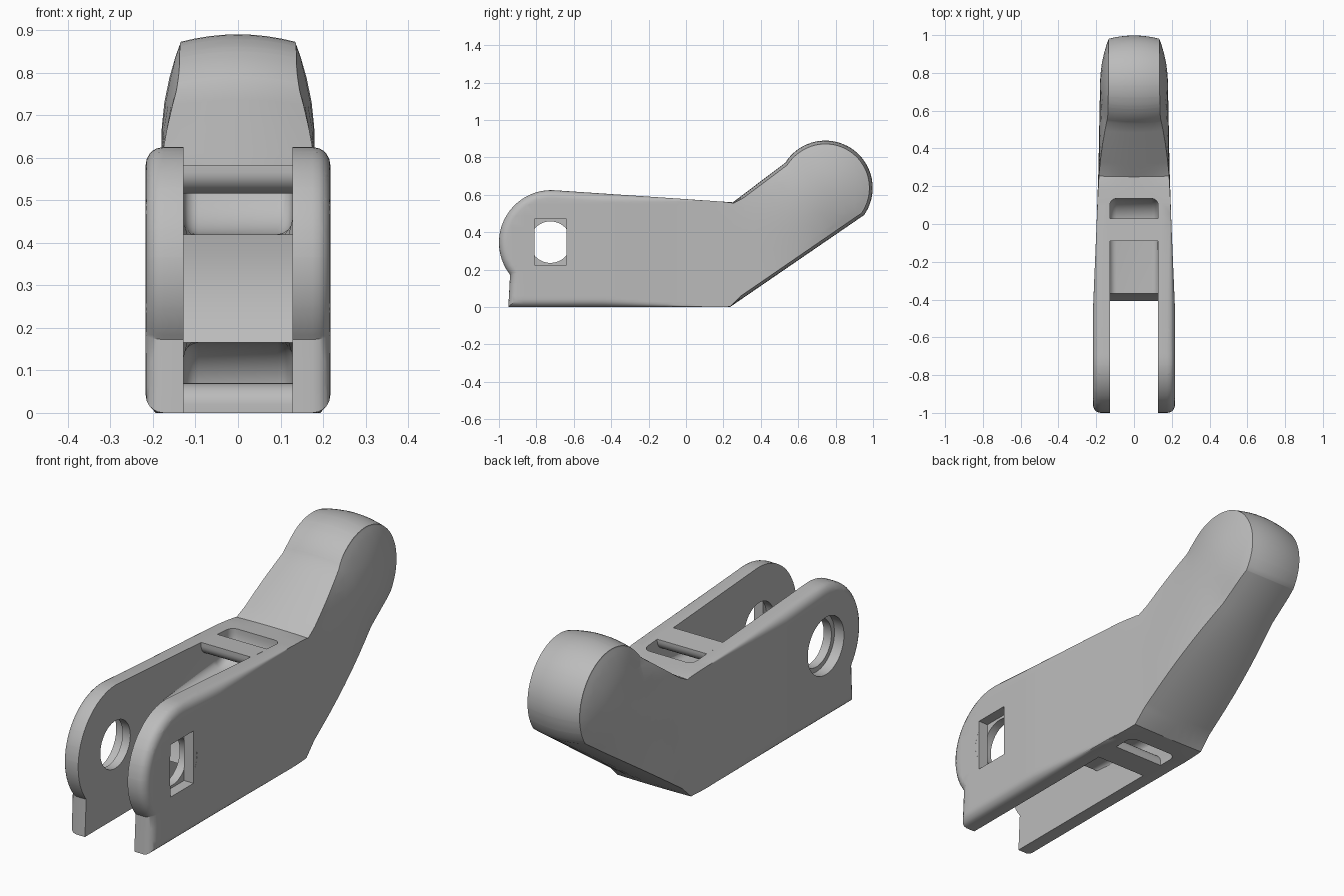
import bpy, bmesh, math
from mathutils import Vector
from mathutils.geometry import intersect_point_line

if "Cube" in bpy.data.objects:
    bpy.data.objects.remove(bpy.data.objects["Cube"])

grey = bpy.data.materials.new("light grey")
grey.diffuse_color = (0.5, 0.5, 0.5, 1)
grey.use_nodes = True
grey.node_tree.nodes["Principled BSDF"].inputs["Base Color"].default_value = grey.diffuse_color


def arc(cy, cz, r, a0, a1, n):
    return [(cy + r * math.cos(math.radians(a0 + (a1 - a0) * i / n)),
             cz + r * math.sin(math.radians(a0 + (a1 - a0) * i / n))) for i in range(n + 1)]


def prism_mesh(pts, x0, x1):
    """Side profile (y, z) extruded along x."""
    bm = bmesh.new()
    f = bm.faces.new([bm.verts.new((x0, y, z)) for y, z in pts])
    ext = bmesh.ops.extrude_face_region(bm, geom=[f])["geom"]
    bmesh.ops.translate(bm, vec=(x1 - x0, 0, 0), verts=[v for v in ext if isinstance(v, bmesh.types.BMVert)])
    bmesh.ops.recalc_face_normals(bm, faces=bm.faces)
    return bm


def make_object(name, bm):
    me = bpy.data.meshes.new(name)
    bm.to_mesh(me)
    bm.free()
    ob = bpy.data.objects.new(name, me)
    me.materials.append(grey)
    bpy.context.collection.objects.link(ob)
    return ob


def smooth(ob):
    bpy.ops.object.select_all(action='DESELECT')
    ob.select_set(True)
    bpy.context.view_layer.objects.active = ob
    bpy.ops.object.shade_smooth_by_angle(angle=math.radians(30))


def cut(ob, cutter):
    cutter.hide_render = True
    m = ob.modifiers.new("cut", 'BOOLEAN')
    m.operation, m.solver, m.object = 'DIFFERENCE', 'EXACT', cutter
    bpy.context.view_layer.objects.active = ob
    bpy.ops.object.modifier_apply(modifier=m.name)
    bpy.data.objects.remove(cutter)


def lerp_table(t, table):
    for (a, va), (b, vb) in zip(table, table[1:]):
        if t <= b:
            return va + (vb - va) * max(0, (t - a) / (b - a))
    return table[-1][1]


# Lever body: bent side profile with round pivot end and round grip end
profile = ([(-0.95, 0), (0.235, 0)] + arc(0.745, 0.637, 0.253, -35, 148, 36)
           + [(0.25, 0.56)] + arc(-0.72, 0.345, 0.28, 87, 218, 28))
H = 0.2
bm = prism_mesh(profile, -H, H)
bm.faces.ensure_lookup_table()
for f in [f for f in bm.faces if abs(f.normal.x) > 0.9]:
    for t in (0.003, 0.005, 0.008, 0.012, 0.014):
        bmesh.ops.inset_individual(bm, faces=[f], thickness=t, use_even_offset=True)


def slices(axis, values):
    for v in values:
        co, no = Vector((0, 0, 0)), Vector((0, 0, 0))
        co[axis], no[axis] = v, 1
        bmesh.ops.bisect_plane(bm, geom=bm.verts[:] + bm.edges[:] + bm.faces[:], plane_co=co, plane_no=no, dist=1e-4)


slices(1, [-0.93 + 0.0615 * i for i in range(31)])
slices(2, [0.06 + 0.0615 * i for i in range(14)])
slices(0, [-0.15, -0.1, -0.05, 0, 0.05, 0.1, 0.15])

# Shape the sides: taper, domed grip, rounded prong edges, crowned arm
P = [Vector((y, z)) for y, z in profile]
A, C = Vector((0.24, 0.28)), Vector((0.745, 0.637))
L = (C - A).length


def edge_distance(p):
    best = 9
    for a, b in zip(P, P[1:] + P[:1]):
        q, t = intersect_point_line(p, a, b)
        q = a + (b - a) * min(1, max(0, t))
        best = min(best, (p - q.to_2d()).length)
    return best


for v in bm.verts:
    p = Vector((v.co.y, v.co.z))
    u = min(1, max(0, (p - A).dot(C - A) / L ** 2))
    q = A + (C - A) * u
    hw = lerp_table(p.x, [(-0.45, 0.217), (0, 0.198), (0.3, 0.188), (0.75, 0.18)])
    hw -= 0.045 * min(1, u / 0.84) ** 2 * min(1, (p - q).length / 0.25) ** 2
    r = lerp_table(p.x, [(-0.45, 0.042), (0.1, 0)])
    if r > 0:
        d = edge_distance(p)
        if d < r:
            hw -= r - math.sqrt(max(0, r * r - (r - d) ** 2))
    k = v.co.x / H
    v.co.x = k * hw
    w = min(1, max(0, (p.x - 0.23) / 0.05))
    p = q + (p - q) * (1 - 0.07 * w * k * k)
    v.co.y, v.co.z = p
bmesh.ops.triangulate(bm, faces=bm.faces)
body = make_object("lever_body", bm)

# Fork gap with a tongue in the middle, whose ends curve into the strap slots
G = 0.128
gap = ([(-1.2, -0.1), (0.135, -0.1)] + arc(0.005, 0.035, 0.13, 0, 90, 10)
       + arc(-0.72, 0.345, 0.36, -30, 12, 6) + arc(0.005, 0.55, 0.13, -90, 0, 10)
       + [(0.135, 0.8), (-1.2, 0.8)])
bm = prism_mesh(gap, -G, G)
corner = [e for e in bm.edges if abs(e.verts[0].co.x - e.verts[1].co.x) < 1e-4
          and (e.verts[0].co.y + e.verts[1].co.y) / 2 > -0.3]
bmesh.ops.bevel(bm, geom=corner, offset=0.035, segments=4, profile=0.5, affect='EDGES', clamp_overlap=False)
cut(body, make_object("fork_cutter", bm))

# Pivot holes: through bore, round recess on one side, square recess on the other
circle = lambda r: arc(-0.725, 0.347, r, 0, 360 - 7.5, 47)
cut(body, make_object("bore_cutter", prism_mesh(circle(0.111), -0.3, 0.3)))
cut(body, make_object("round_recess_cutter", prism_mesh(circle(0.134), -0.3, -0.168)))
# the square recess is narrower than the bore, so refill its sides around it
side_fill = prism_mesh(circle(0.113), 0.168, 0.2165)
fill = make_object("recess_side_fill", side_fill)
square = [(-0.811, 0.225), (-0.639, 0.225), (-0.639, 0.47), (-0.811, 0.47)]
for ob in (fill, body):
    cut(ob, make_object("square_recess_cutter", prism_mesh(square, 0.168, 0.3)))

# Cross bars bridging the slots at top and bottom
top_bar = [(0.03, 0.575), (-0.09, 0.583)] + arc(-0.03, 0, 0.06, 180, 360, 14)
top_bar = top_bar[:2] + [(y, 0.565 + z * 0.83) for y, z in top_bar[2:]]
low_bar = [(0.03, 0), (-0.09, 0)] + [(y, 0.07 - (z - 0.515)) for y, z in top_bar[2:]]
bars = [make_object(n, prism_mesh(p, -0.132, 0.132)) for n, p in (("top_bar", top_bar), ("bottom_bar", low_bar))]

for ob in [body, fill] + bars:
    smooth(ob)
